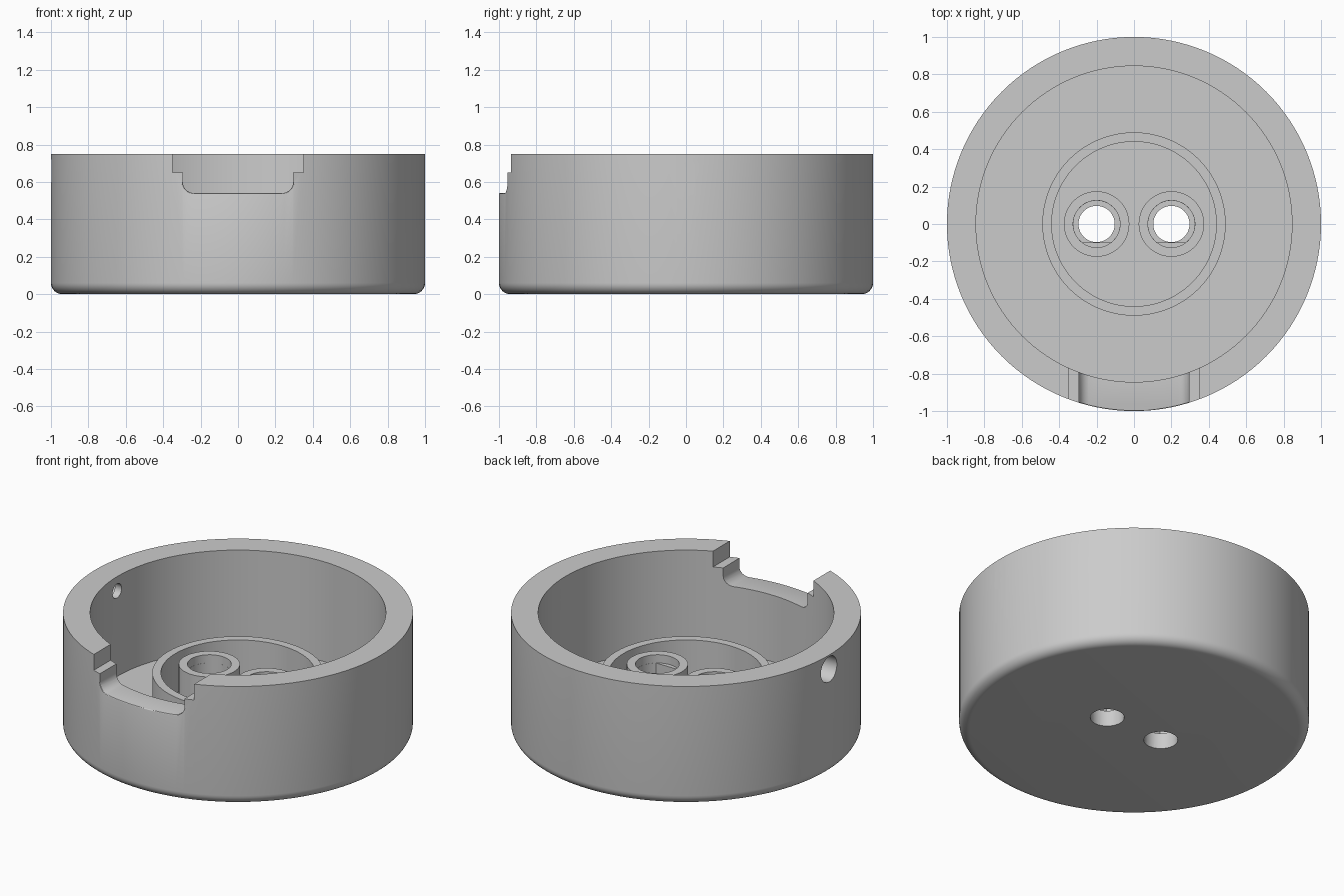
import bpy, bmesh
from math import sin, cos, pi, radians
from mathutils import Matrix, Vector

cube = bpy.data.objects.get("Cube")
if cube:
    bpy.data.objects.remove(cube, do_unlink=True)

grey = bpy.data.materials.new("plain grey")
grey.use_nodes = True
colour = (0.6, 0.6, 0.6, 1)
grey.diffuse_color = colour
grey.node_tree.nodes["Principled BSDF"].inputs["Base Color"].default_value = colour


def make_object(name, bm):
    bmesh.ops.recalc_face_normals(bm, faces=bm.faces)
    mesh = bpy.data.meshes.new(name)
    bm.to_mesh(mesh)
    bm.free()
    mesh.materials.append(grey)
    obj = bpy.data.objects.new(name, mesh)
    bpy.context.collection.objects.link(obj)
    return obj


def lathe(name, profile, steps=128):
    bm = bmesh.new()
    verts = [bm.verts.new((r, 0, z)) for r, z in profile]
    edges = [bm.edges.new(pair) for pair in zip(verts, verts[1:])]
    bmesh.ops.spin(bm, geom=verts + edges, axis=(0, 0, 1), cent=(0, 0, 0),
                   steps=steps, angle=2 * pi)
    bmesh.ops.remove_doubles(bm, verts=bm.verts, dist=1e-5)
    return make_object(name, bm)


def prism(name, points, start, end, matrix=Matrix()):
    """Extrude a flat outline along its local z, then place it."""
    bm = bmesh.new()
    face = bm.faces.new([bm.verts.new((x, y, start)) for x, y in points])
    new = bmesh.ops.extrude_face_region(bm, geom=[face])["geom"]
    bmesh.ops.translate(bm, vec=(0, 0, end - start),
                        verts=[v for v in new if isinstance(v, bmesh.types.BMVert)])
    bm.transform(matrix)
    return make_object(name, bm)


def arc(cx, cy, r, a0, a1, n):
    return [(cx + r * cos(radians(a0 + (a1 - a0) * i / n)),
             cy + r * sin(radians(a0 + (a1 - a0) * i / n))) for i in range(n + 1)]


def circle(r, n=48):
    return arc(0, 0, r, 0, 360, n)[:-1]


def combine(target, tool, operation="DIFFERENCE"):
    mod = target.modifiers.new(operation, "BOOLEAN")
    mod.operation, mod.solver, mod.object = operation, "EXACT", tool
    bpy.context.view_layer.objects.active = target
    bpy.ops.object.modifier_apply(modifier=mod.name)
    bpy.data.objects.remove(tool, do_unlink=True)


HEIGHT, FLOOR, RING_TOP = 0.75, 0.12, 0.372

# Round cup with filleted base and a raised ring on its floor
profile = [(0, 0)] + arc(0.94, 0.06, 0.06, -90, 0, 8)
profile += [(1, HEIGHT), (0.845, HEIGHT), (0.845, FLOOR), (0.49, FLOOR),
            (0.49, RING_TOP), (0.44, RING_TOP), (0.44, FLOOR), (0, FLOOR)]
housing = lathe("housing", profile)

# Two bosses with keyed bores and through holes
for x in (-0.2, 0.2):
    place = Matrix.Translation((x, 0, 0))
    combine(housing, prism("boss", circle(0.175, 64), 0.06, RING_TOP, place), "UNION")
    keyed = [(px, py) for px, py in circle(0.125) if py > -0.098]
    half = (0.125 ** 2 - 0.098 ** 2) ** 0.5
    split = next(i for i, p in enumerate(keyed) if p[1] < 0 and p[0] > 0)
    keyed[split:split] = [(-half, -0.098), (half, -0.098)]
    combine(housing, prism("keyed_bore", keyed, 0.1, 0.35, place))
    combine(housing, prism("bore_mouth", circle(0.1255), 0.32, 0.45, place))
    combine(housing, prism("through_hole", circle(0.097), -0.1, 0.2, place))

# Counterbored screw holes on both sides
for side in (-1, 1):
    place = Matrix.Translation((0, 0, 0.66)) @ Matrix.Rotation(side * pi / 2, 4, "Y")
    combine(housing, prism("screw_hole", circle(0.045, 32), 0.7, 1.1, place))
    combine(housing, prism("counterbore", circle(0.08), 0.89, 1.1, place))

# Stepped front notch with rounded lower corners
right = arc(0.235, 0.6, 0.06, -90, 0, 8) + [(0.295, 0.65), (0.35, 0.65), (0.35, 0.9)]
outline = right + [(-x, z) for x, z in reversed(right)]
combine(housing, prism("notch", outline, 0.6, 1.2, Matrix.Rotation(pi / 2, 4, "X")))

# Soften the outer lip of the notch
bm = bmesh.new()
bm.from_mesh(housing.data)
bmesh.ops.remove_doubles(bm, verts=bm.verts, dist=1e-5)
lip = [e for e in bm.edges if all(
    v.co.y < -0.9 and 0.53 < v.co.z < 0.645 and abs(v.co.x) < 0.2955
    and v.co.xy.length > 0.99 for v in e.verts)]
bmesh.ops.bevel(bm, geom=lip, offset=0.012, segments=3, profile=0.5,
                affect="EDGES", clamp_overlap=True)
bm.to_mesh(housing.data)
bm.free()

bpy.ops.object.select_all(action="DESELECT")
housing.select_set(True)
bpy.context.view_layer.objects.active = housing
bpy.ops.object.shade_smooth_by_angle(angle=radians(30))
